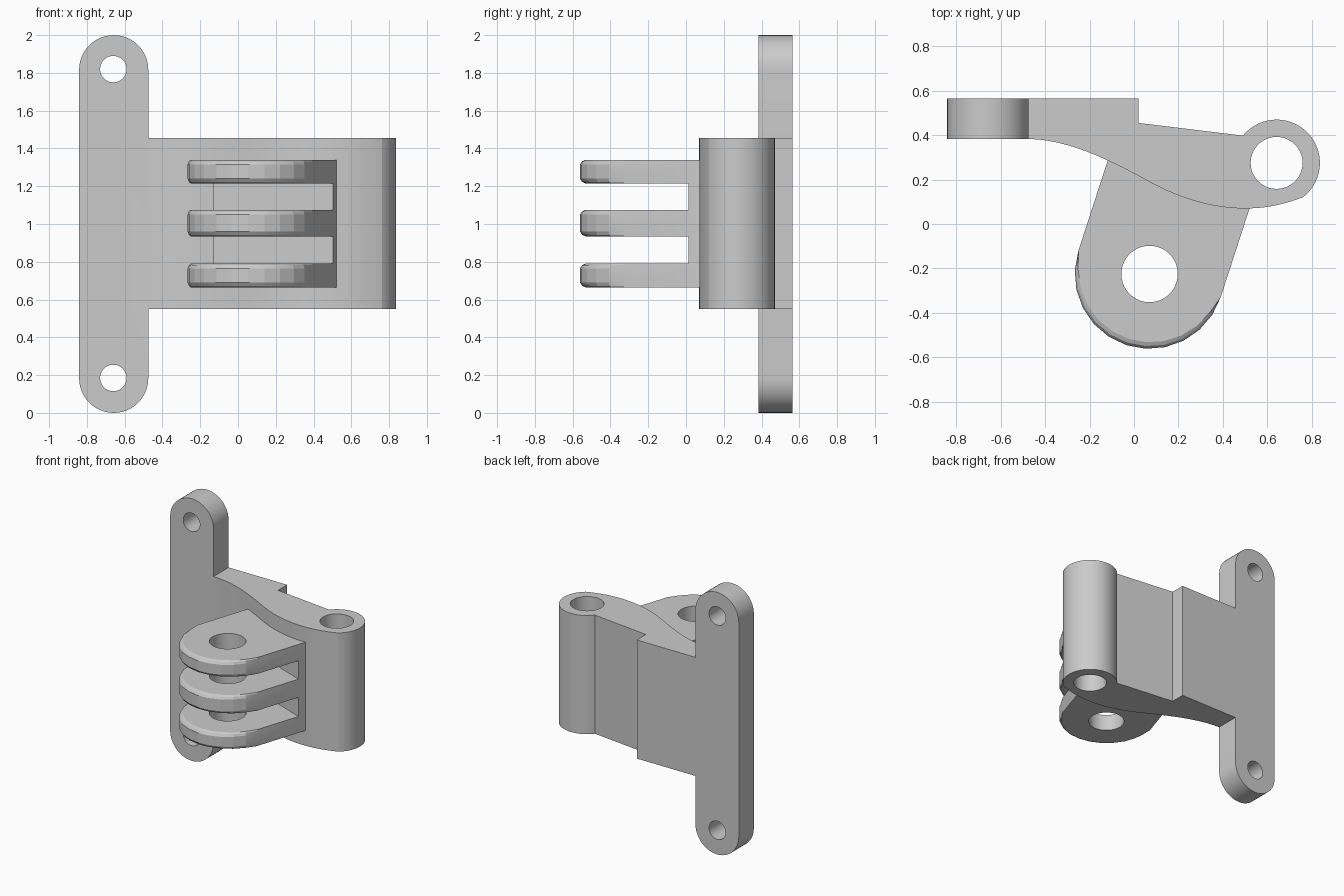
import bpy, bmesh
from math import sin, cos, pi, radians
from mathutils import Vector
from mathutils.geometry import interpolate_bezier

if "Cube" in bpy.data.objects:
    bpy.data.objects.remove(bpy.data.objects["Cube"])


def loft(name, rings):
    """Closed solid skinned through equal-length rings of 3D points."""
    bm = bmesh.new()
    rows = [[bm.verts.new(p) for p in ring] for ring in rings]
    n = len(rows[0])
    for a, b in zip(rows, rows[1:]):
        for i in range(n):
            j = (i + 1) % n
            bm.faces.new((a[i], a[j], b[j], b[i]))
    bm.faces.new(rows[0])
    bm.faces.new(rows[-1])
    bmesh.ops.recalc_face_normals(bm, faces=bm.faces)
    me = bpy.data.meshes.new(name)
    bm.to_mesh(me)
    bm.free()
    ob = bpy.data.objects.new(name, me)
    bpy.context.collection.objects.link(ob)
    return ob


def prism_z(name, pts, z0, z1):
    return loft(name, [[(x, y, z) for x, y in pts] for z in (z0, z1)])


def prism_y(name, pts, y0, y1):
    return loft(name, [[(x, y, z) for x, z in pts] for y in (y0, y1)])


def arc(cx, cy, r, a0, a1, n):
    angles = [radians(a0 + (a1 - a0) * i / n) for i in range(n + 1)]
    return [(cx + r * cos(a), cy + r * sin(a)) for a in angles]


def circle(cx, cy, r, n=40):
    return arc(cx, cy, r, 0, 360, n)[:-1]


def combine(target, other, op):
    """Apply a boolean and discard the operand."""
    mod = target.modifiers.new("bool", 'BOOLEAN')
    mod.operation, mod.object, mod.solver = op, other, 'EXACT'
    bpy.context.view_layer.objects.active = target
    bpy.ops.object.modifier_apply(modifier=mod.name)
    bpy.data.objects.remove(other)


# Swept arm with hinge barrel, drawn as seen from above
Z0, Z1 = 0.55, 1.455
beziers = [((-0.475, 0.383), (-0.3, 0.38), (-0.12, 0.294), (0.06, 0.195)),
           ((0.06, 0.195), (0.22, 0.105), (0.37, 0.07), (0.5, 0.07)),
           ((0.5, 0.07), (0.6, 0.07), (0.68, 0.09), (0.76, 0.12))]
outline = [(-0.6, 0.565), (-0.6, 0.383)]
for p0, h0, h1, p1 in beziers:
    pts = interpolate_bezier(*[Vector((*p, 0)) for p in (p0, h0, h1, p1)], 13)
    outline += [(p.x, p.y) for p in pts[:-1]]
outline += arc(0.642, 0.275, 0.195, -52, 141, 30)
outline += [(0.02, 0.455), (0.02, 0.565)]
bracket = prism_z("hinge_bracket", outline, Z0, Z1)

# Mounting strip with rounded ends
strip = (arc(-0.658, 1.817, 0.183, 0, 180, 24)
         + arc(-0.658, 0.183, 0.183, 180, 360, 24))
combine(bracket, prism_y("mounting_strip", strip, 0.383, 0.565), 'UNION')

# Three prongs, rounded edges fading out towards the straight sides
CX, CY, R, N = 0.07, -0.225, 0.337, 12
D = Vector((sin(radians(18)), cos(radians(18))))
left = Vector(arc(CX, CY, R, 162, 342, 1)[0])
right = Vector(arc(CX, CY, R, 162, 342, 1)[1])


def prong_ring(z, inset):
    pts = [left + D * 0.5]
    for i in range(N + 1):
        a = radians(162 + 180 * i / N)
        r = R - inset * max(0, sin(pi * i / N)) ** 0.5
        pts.append((CX + r * cos(a), CY + r * sin(a)))
    pts.append(right + D * 0.45)
    return [(p[0], p[1], z) for p in pts]


rounding = [(0, 0.03), (0.008, 0.012), (0.025, 0)]
prong_heights = [(0.665, 0.79), (0.935, 1.075), (1.215, 1.34)]
for lo, hi in prong_heights:
    rings = [prong_ring(lo + dz, s) for dz, s in rounding]
    rings += [prong_ring(hi - dz, s) for dz, s in reversed(rounding)]
    combine(bracket, loft("prong", rings), 'UNION')

# Webs closing the back of the two slots
for (_, lo), (hi, _) in zip(prong_heights, prong_heights[1:]):
    web = [left + D * 0.39, right + D * 0.36, right + D * 0.45, left + D * 0.5]
    combine(bracket, prism_z("slot_web", web, lo, hi), 'UNION')

# Holes: hinge pin, prong bolt, two mounting screws
combine(bracket, prism_z("pin_hole", circle(0.642, 0.275, 0.117), 0.3, 1.7), 'DIFFERENCE')
combine(bracket, prism_z("bolt_hole", circle(CX, CY, 0.127), 0.5, 1.5), 'DIFFERENCE')
for z in (0.185, 1.82):
    combine(bracket, prism_y("screw_hole", circle(-0.66, z, 0.07), 0.2, 0.7), 'DIFFERENCE')

# Smooth the curved walls, keep edges crisp
bpy.ops.object.select_all(action='DESELECT')
bracket.select_set(True)
bpy.context.view_layer.objects.active = bracket
bpy.ops.object.shade_smooth_by_angle(angle=radians(14))
